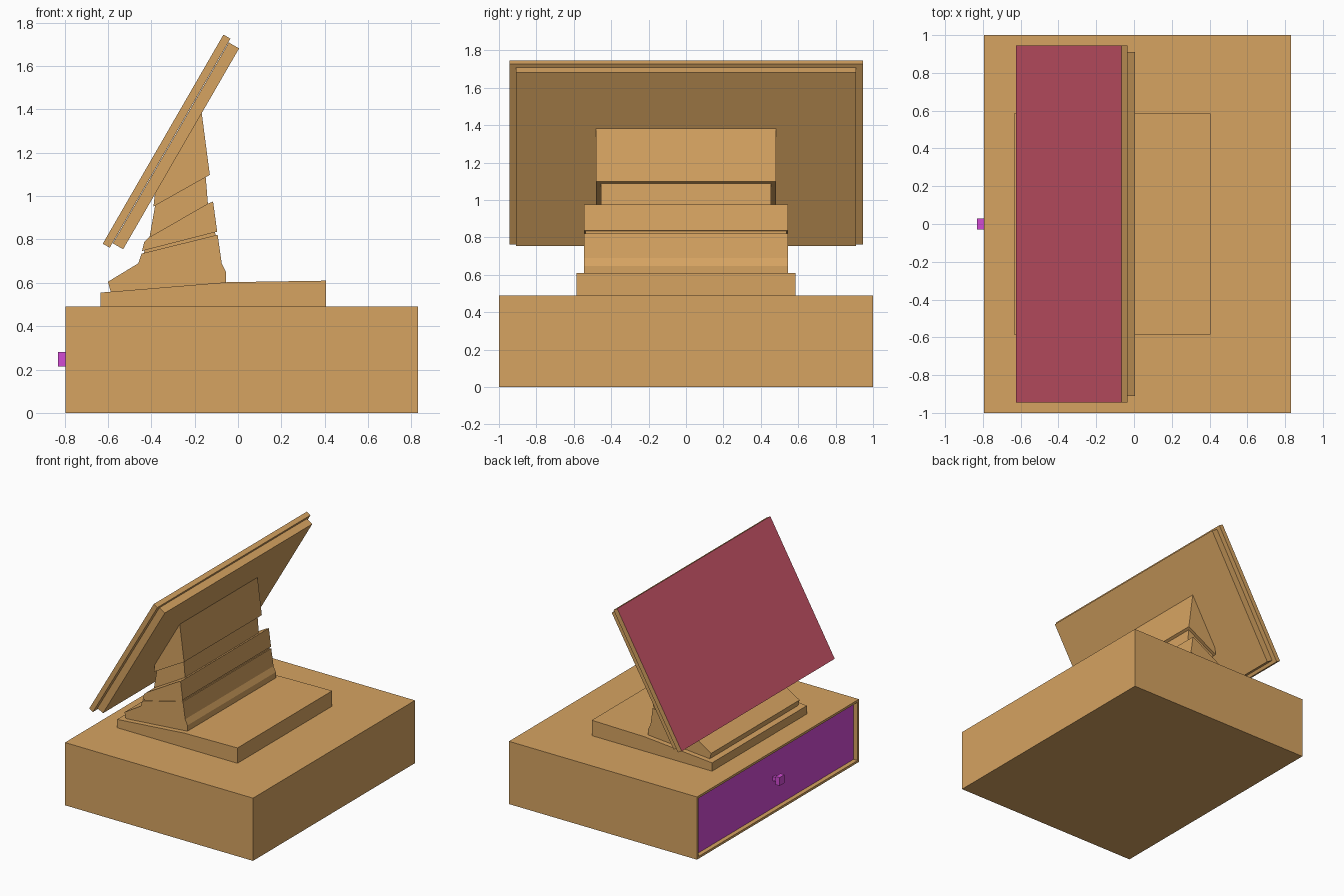
import bpy, bmesh
from mathutils import Vector

if "Cube" in bpy.data.objects:
    bpy.data.objects.remove(bpy.data.objects["Cube"])


def material(name, rgb):
    m = bpy.data.materials.new(name)
    m.diffuse_color = (*rgb, 1)
    m.use_nodes = True
    m.node_tree.nodes["Principled BSDF"].inputs["Base Color"].default_value = m.diffuse_color
    return m


wood = material("warm_wood", (0.672, 0.367, 0.120))
purple = material("purple", (0.645, 0.071, 0.658))
red = material("dusty_red", (0.631, 0.095, 0.150))


def finish(name, bm, *mats):
    bmesh.ops.recalc_face_normals(bm, faces=bm.faces)
    me = bpy.data.meshes.new(name)
    bm.to_mesh(me)
    bm.free()
    for m in mats:
        me.materials.append(m)
    ob = bpy.data.objects.new(name, me)
    bpy.context.collection.objects.link(ob)
    return ob


def prism(profile, half):
    """Side profile in x, z extruded across y."""
    bm = bmesh.new()
    face = bm.faces.new([bm.verts.new((x, -half, z)) for x, z in profile])
    ext = bmesh.ops.extrude_face_region(bm, geom=[face])
    verts = [v for v in ext["geom"] if isinstance(v, bmesh.types.BMVert)]
    bmesh.ops.translate(bm, verts=verts, vec=(0, 2 * half, 0))
    bmesh.ops.recalc_face_normals(bm, faces=bm.faces)
    bm.normal_update()
    return bm


def rect(x0, x1, z0, z1):
    return [(x0, z0), (x1, z0), (x1, z1), (x0, z1)]


# Cabinet with a recessed drawer front
bm = prism(rect(-0.795, 0.83, 0, 0.49), 1.0)
front = min(bm.faces, key=lambda f: f.normal.x)
bmesh.ops.inset_region(bm, faces=[front], thickness=0.025)
ext = bmesh.ops.extrude_face_region(bm, geom=[front])
bmesh.ops.translate(bm, vec=(0.035, 0, 0),
                    verts=[v for v in ext["geom"] if isinstance(v, bmesh.types.BMVert)])
if front.is_valid:
    bmesh.ops.delete(bm, geom=[front], context="FACES_ONLY")
for f in ext["geom"]:
    if isinstance(f, bmesh.types.BMFace):
        f.material_index = 1
finish("cabinet", bm, wood, purple)

# Drawer knob on a thin stem
finish("drawer_knob", prism(rect(-0.83, -0.795, 0.215, 0.28), 0.03), purple)
finish("knob_stem", prism(rect(-0.797, -0.758, 0.232, 0.263), 0.015), purple)

# Plinth with a gently sloping top
finish("plinth", prism([(-0.635, 0.488), (0.405, 0.488), (0.405, 0.61),
                        (-0.05, 0.603), (-0.635, 0.555)], 0.585), wood)

# Flared foot, collar and neck of the stand
foot = finish("stand_foot", prism([
    (-0.585, 0.55), (-0.055, 0.59), (-0.055, 0.648), (-0.075, 0.69),
    (-0.094, 0.822), (-0.445, 0.735), (-0.46, 0.69), (-0.6, 0.605)], 0.545), wood)
finish("stand_seam", prism([(-0.435, 0.73), (-0.104, 0.81), (-0.106, 0.845),
                            (-0.43, 0.76)], 0.538), wood)
finish("stand_collar", prism([
    (-0.443, 0.747), (-0.096, 0.836), (-0.115, 0.975), (-0.14, 0.965),
    (-0.41, 0.81), (-0.432, 0.79)], 0.545), wood)
finish("stand_neck", prism([(-0.41, 0.80), (-0.138, 0.955), (-0.15, 1.10),
                            (-0.38, 0.97)], 0.455), wood)
finish("stand_head", prism([(-0.39, 0.952), (-0.13, 1.098), (-0.168, 1.388),
                            (-0.18, 1.39), (-0.38, 1.04)], 0.48), wood)

# Tilted display: thick back board and thin screen board
along = Vector((0.5, 0.866))
out = Vector((-0.866, 0.5))


def board(origin, length, thick):
    o = Vector(origin)
    return [tuple(p) for p in (o, o + along * length,
                               o + along * length + out * thick, o + out * thick)]


finish("display_back", prism(board((-0.53, 0.755), 1.07, 0.055), 0.91), wood)
bm = prism(board((-0.592, 0.762), 1.114, 0.037), 0.945)
max(bm.faces, key=lambda f: f.normal.z - f.normal.x * 1.7).material_index = 1
finish("display_screen", bm, wood, red)
